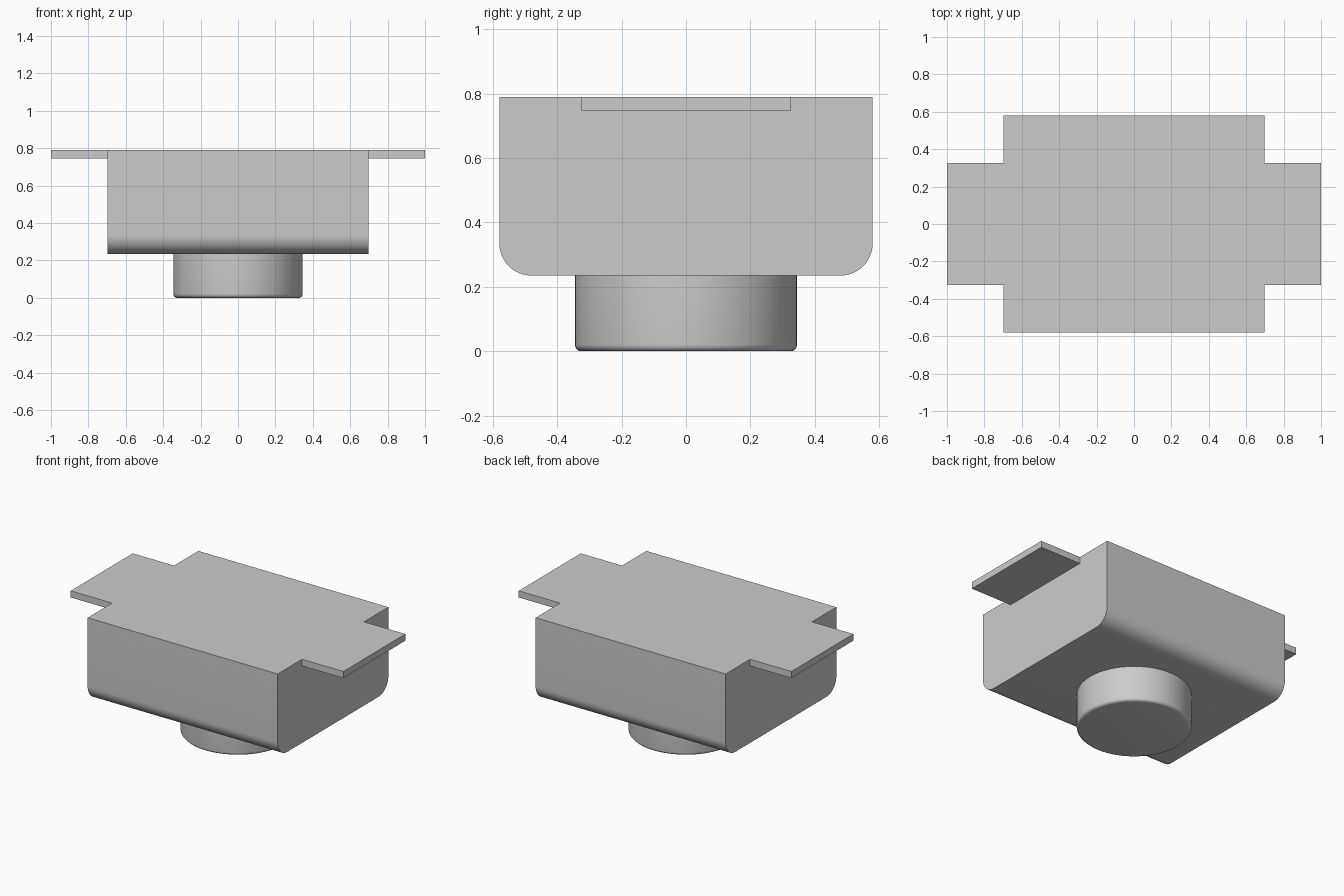
import bpy
import bmesh
import math

cube = bpy.data.objects.get("Cube")
if cube:
    bpy.data.objects.remove(cube, do_unlink=True)

TOP = 0.79
BASE = 0.235       # underside of the box
HALF_X = 0.697
HALF_Y = 0.58
FILLET = 0.10

grey = bpy.data.materials.new("plain grey")
grey.use_nodes = True
colour = (0.6, 0.6, 0.6, 1)
grey.diffuse_color = colour
grey.node_tree.nodes["Principled BSDF"].inputs["Base Color"].default_value = colour


def finish(name, bm):
    """Turn a bmesh into a grey object with smooth curves and sharp edges."""
    bmesh.ops.recalc_face_normals(bm, faces=bm.faces)
    mesh = bpy.data.meshes.new(name)
    bm.to_mesh(mesh)
    bm.free()
    mesh.materials.append(grey)
    obj = bpy.data.objects.new(name, mesh)
    bpy.context.collection.objects.link(obj)
    bpy.ops.object.select_all(action='DESELECT')
    obj.select_set(True)
    bpy.context.view_layer.objects.active = obj
    bpy.ops.object.shade_smooth_by_angle(angle=math.radians(30))
    return obj


def extrude_outline(name, points, offset):
    bm = bmesh.new()
    face = bm.faces.new([bm.verts.new(p) for p in points])
    result = bmesh.ops.extrude_face_region(bm, geom=[face])
    verts = [v for v in result["geom"] if isinstance(v, bmesh.types.BMVert)]
    bmesh.ops.translate(bm, verts=verts, vec=offset)
    return finish(name, bm)


# Box body: side profile with two rounded lower edges, extruded across x
profile = [(-HALF_X, HALF_Y, TOP), (-HALF_X, -HALF_Y, TOP)]
steps = 12
for side, start in ((-1, math.pi), (1, 1.5 * math.pi)):
    for i in range(steps + 1):
        a = start + i / steps * math.pi / 2
        profile.append((-HALF_X,
                        side * (HALF_Y - FILLET) + FILLET * math.cos(a),
                        BASE + FILLET + FILLET * math.sin(a)))
extrude_outline("box_body", profile, (2 * HALF_X, 0, 0))

# Mounting tabs on both sides, flush with the top
for name, side in (("left_tab", 1), ("right_tab", -1)):
    tab = [(side * x, y, TOP - 0.044) for x, y in
           ((HALF_X, -0.325), (1, -0.325), (1, 0.325), (HALF_X, 0.325))]
    extrude_outline(name, tab, (0, 0, 0.044))

# Round boss below the box, with a rounded bottom rim
bm = bmesh.new()
bmesh.ops.create_cone(bm, cap_ends=True, segments=64, radius1=0.345,
                      radius2=0.345, depth=BASE)
bmesh.ops.translate(bm, verts=bm.verts, vec=(0, 0, BASE / 2))
rim = [e for e in bm.edges if all(v.co.z < 0.01 for v in e.verts)]
bmesh.ops.bevel(bm, geom=rim, offset=0.02, segments=5, profile=0.5,
                affect='EDGES')
finish("round_boss", bm)
